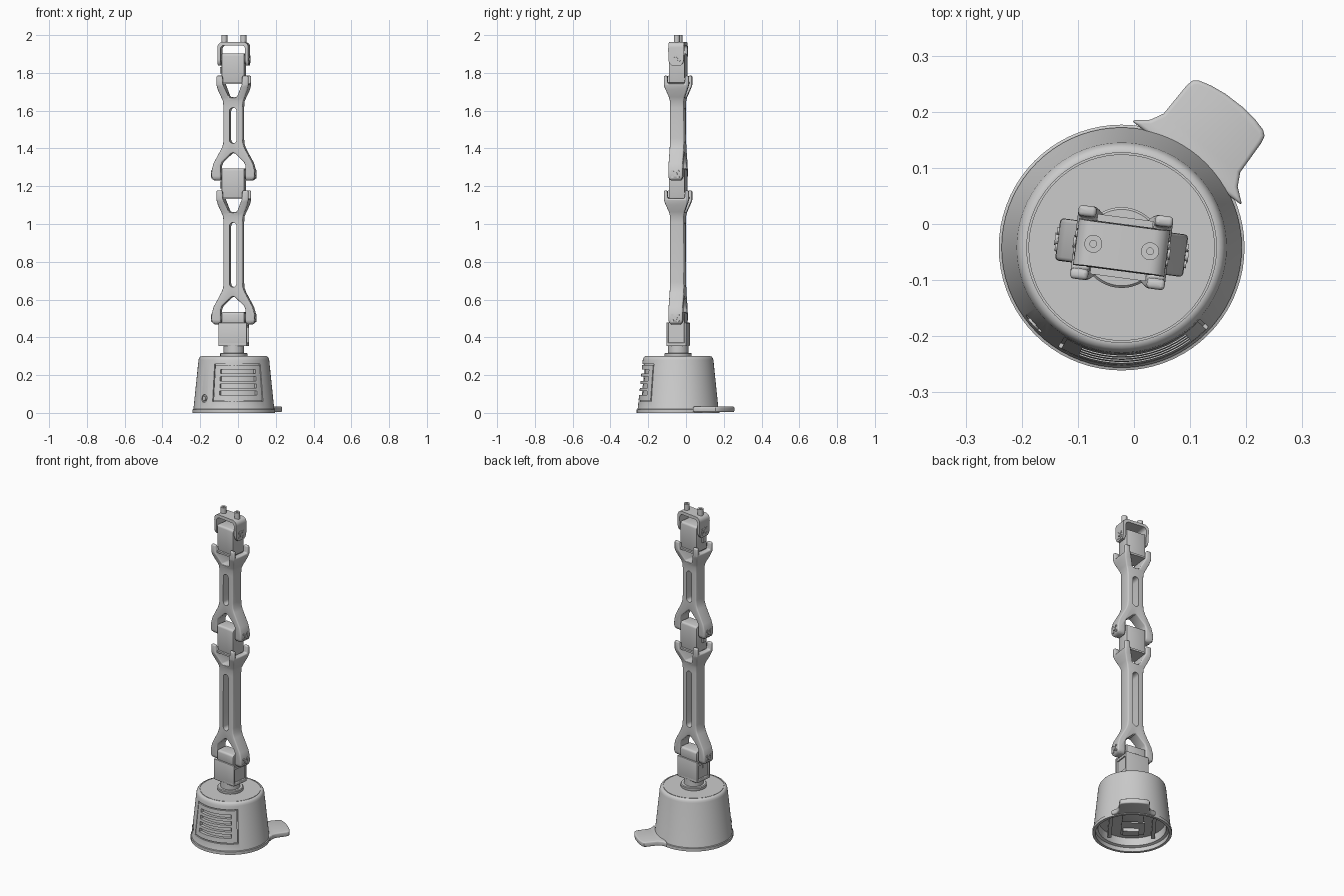
import bpy, bmesh, math
from mathutils import Matrix, Vector

if "Cube" in bpy.data.objects:
    bpy.data.objects.remove(bpy.data.objects["Cube"])

grey = bpy.data.materials.new("light_grey")
grey.use_nodes = True
grey.diffuse_color = (0.6, 0.6, 0.6, 1)
grey.node_tree.nodes["Principled BSDF"].inputs["Base Color"].default_value = (0.6, 0.6, 0.6, 1)

CENTRE = Matrix.Translation((-0.022, -0.042, 0))
ARM = CENTRE @ Matrix.Rotation(math.radians(-7.5), 4, 'Z')
FACING = math.radians(-82.5)          # direction of the vent panel
parts = []


def finish(bm, name, frame):
    bmesh.ops.remove_doubles(bm, verts=bm.verts, dist=1e-5)
    bmesh.ops.recalc_face_normals(bm, faces=bm.faces)
    me = bpy.data.meshes.new(name)
    bm.to_mesh(me)
    bm.free()
    me.materials.append(grey)
    ob = bpy.data.objects.new(name, me)
    me.transform(frame)
    bpy.context.collection.objects.link(ob)
    parts.append(ob)
    return ob


def apply(ob, mod):
    bpy.context.view_layer.objects.active = ob
    bpy.ops.object.modifier_apply(modifier=mod.name)


def boolean(ob, cutter, op='DIFFERENCE'):
    mod = ob.modifiers.new("cut", 'BOOLEAN')
    mod.operation, mod.object, mod.solver = op, cutter, 'EXACT'
    apply(ob, mod)
    parts.remove(cutter)
    bpy.data.objects.remove(cutter)


def bevel(ob, width, segments=3, angle=50):
    mod = ob.modifiers.new("round", 'BEVEL')
    mod.width, mod.segments, mod.use_clamp_overlap = width, segments, False
    mod.limit_method, mod.angle_limit = 'ANGLE', math.radians(angle)
    apply(ob, mod)
    return ob


def box(name, x, y, z, round_by=0.0, frame=ARM):
    """Box from (min, max) pairs."""
    bm = bmesh.new()
    bmesh.ops.create_cube(bm, size=1)
    for v in bm.verts:
        v.co = [(a + b) / 2 + c * (b - a) for (a, b), c in zip((x, y, z), v.co)]
    ob = finish(bm, name, frame)
    return bevel(ob, round_by) if round_by else ob


def prism(name, pts, plane, lo, hi, frame=ARM):
    """Extrude a 2D outline along the axis left out of plane."""
    put = {'XZ': lambda a, b, d: (a, d, b), 'YZ': lambda a, b, d: (d, a, b),
           'XY': lambda a, b, d: (a, b, d)}[plane]
    bm = bmesh.new()
    face = bm.faces.new([bm.verts.new(put(a, b, lo)) for a, b in pts])
    move = Vector(put(0, 0, hi - lo))
    new = bmesh.ops.extrude_face_region(bm, geom=[face], use_keep_orig=True)["geom"]
    bmesh.ops.translate(bm, vec=move, verts=[v for v in new if isinstance(v, bmesh.types.BMVert)])
    return finish(bm, name, frame)


def lathe(name, pts, start=0.0, sweep=2 * math.pi, steps=72, frame=CENTRE):
    """Spin a closed (r, z) outline about z; a partial sweep is capped."""
    bm = bmesh.new()
    vs = [bm.verts.new((r * math.cos(start), r * math.sin(start), z)) for r, z in pts]
    es = [bm.edges.new((vs[i], vs[(i + 1) % len(vs)])) for i in range(len(vs))]
    bmesh.ops.spin(bm, geom=vs + es, cent=(0, 0, 0), axis=(0, 0, 1), angle=sweep, steps=steps)
    bmesh.ops.remove_doubles(bm, verts=bm.verts, dist=1e-5)
    if sweep < 6:
        bmesh.ops.holes_fill(bm, edges=[e for e in bm.edges if e.is_boundary], sides=0)
    return finish(bm, name, frame)


def rod(name, p, axis, r, length, frame=ARM, n=24):
    bm = bmesh.new()
    bmesh.ops.create_cone(bm, cap_ends=True, segments=n, radius1=r, radius2=r, depth=length)
    rot = Vector((0, 0, 1)).rotation_difference(Vector(axis)).to_matrix().to_4x4()
    return finish(bm, name, frame @ Matrix.Translation(p) @ rot)


def arc(cx, cy, r, a0, a1, n=8):
    return [(cx + r * math.cos(math.radians(a0 + (a1 - a0) * i / n)),
             cy + r * math.sin(math.radians(a0 + (a1 - a0) * i / n))) for i in range(n + 1)]


def mirrored(half):
    """Close a half outline whose ends may lie on the axis."""
    return half + [(-a, b) for a, b in reversed(half) if abs(a) > 1e-6]


# ---- base housing ----
def cone_r(z):
    return 0.216 - 0.103 * z


base = lathe("base_housing", [
    (0.203, 0), (0.219, 0), (0.219, 0.018), (0.214, 0.02), (0.214, 0.025), (cone_r(0.027), 0.027),
    (cone_r(0.28), 0.28), (0.184, 0.29), (0.179, 0.297), (0.172, 0.3), (0.169, 0.3),
    (0.169, 0.297), (0.166, 0.297), (0.166, 0.3), (0, 0.3), (0, 0.27), (0.16, 0.27), (0.188, 0.03), (0.203, 0.025)])


def sector(z0, z1, a0, a1, depth):
    """Cutter that follows the cone between two angles from the facing direction."""
    return lathe("cutter", [(cone_r(z0) - depth, z0), (cone_r(z0) + 0.02, z0),
                            (cone_r(z1) + 0.02, z1), (cone_r(z1) - depth, z1)],
                 FACING + math.radians(a0), math.radians(a1 - a0), 20)


for z in (0.06, 0.254):                                   # panel outline
    boolean(base, sector(z, z + 0.006, -40, 40, 0.008))
for a in (-40, 38.4):
    boolean(base, sector(0.0605, 0.2595, a, a + 1.6, 0.0085))
for z in (0.105, 0.143, 0.181, 0.219):                    # vent slots
    boolean(base, sector(z - 0.011, z + 0.011, -29, 29, 0.018))
# round power socket left of the panel
a = math.radians(-90 - 49)
d = Vector((math.cos(a), math.sin(a), 0))
boolean(base, rod("cutter", d * 0.215 + Vector((0, 0, 0.077)), d, 0.021, 0.03, CENTRE))
rod("power_socket", d * 0.199 + Vector((0, 0, 0.077)), d, 0.013, 0.022, CENTRE)

# foot tab, rounded and filleted into the rim
TAB = CENTRE @ Matrix.Rotation(math.radians(52.5), 4, 'Z')
half = [(0.19, 0.125), (0.212, 0.098), (0.235, 0.086), (0.30, 0.084), (0.313, 0.081),
        (0.320, 0.072), (0.326, 0.05), (0.33, 0.02)]
tab = prism("foot_tab", half + [(a, -b) for a, b in reversed(half)], 'XY', 0.004, 0.034, TAB)
bevel(tab, 0.007)

# internals seen from underneath
lathe("inner_plate", [(0, 0.075), (0.186, 0.075), (0.186, 0.083), (0, 0.083)])
box("circuit_board", (-0.10, 0.03), (-0.06, 0.07), (0.05, 0.06), frame=TAB)
box("board_connector", (-0.08, -0.03), (-0.05, 0.04), (0.03, 0.05), frame=TAB)
box("driver_box", (0.06, 0.15), (-0.06, 0.06), (0.035, 0.075), 0.004, TAB)
for s in (-1, 1):
    box("inner_rib", (-0.12, 0.12), (s * 0.12 - 0.01, s * 0.12 + 0.01), (0.04, 0.075), 0, TAB)

# ---- turntable and shoulder motor ----
lathe("turntable", [(0, 0.297), (0.07, 0.297), (0.072, 0.301), (0.072, 0.314), (0.068, 0.318),
                    (0.054, 0.318), (0.054, 0.358), (0, 0.358)], steps=48)
box("shoulder_motor", (-0.066, 0.066), (-0.044, 0.044), (0.355, 0.475))
box("shoulder_bracket_floor", (-0.075, 0.075), (-0.053, 0.053), (0.353, 0.372), 0.004)
for s in (-1, 1):
    box("shoulder_bracket_wall", (-0.075, 0.075), tuple(sorted((s * 0.042, s * 0.053))),
        (0.355, 0.478), 0.003)
    box("shoulder_bracket_rail", tuple(sorted((s * 0.062, s * 0.073))), (-0.05, 0.05), (0.452, 0.466))


# ---- joint motor block, pivoting about x ----
def joint(label, z0, pivot):
    side = [(-0.042, z0), (0.042, z0), (0.042, pivot + 0.018)] + \
        arc(0.03, pivot + 0.018, 0.012, 0, 90, 4) + arc(-0.03, pivot + 0.018, 0.012, 90, 180, 4)
    bevel(prism(label + "_motor", side, 'YZ', -0.06, 0.06), 0.003, 2)
    rod(label + "_axle", (0, 0, pivot), (1, 0, 0), 0.024, 0.21)
    box(label + "_cable_plug", (-0.07, -0.06), (-0.03, 0.0), (pivot - 0.075, pivot - 0.04))


# servo horn with four screws on the outer cheek
def horn(label, x, z):
    for s in (-1, 1):
        rod(label + "_horn_hub", (s * (x + 0.001), 0, z), (1, 0, 0), 0.011, 0.008)
        for k in range(4):
            t = math.radians(45 + 90 * k)
            rod(label + "_horn_screw", (s * x, 0.021 * math.cos(t), z + 0.021 * math.sin(t)),
                (1, 0, 0), 0.007, 0.006, n=12)


# ---- arm link: front outline crossed with side outline ----
def link(label, b, t):
    front = mirrored([
        (0, b + 0.113), (0.012, b + 0.108), (0.058, b + 0.064), (0.066, b + 0.045), (0.066, b - 0.034),
        (0.1, b - 0.035), (0.111, b - 0.026), (0.115, b - 0.01), (0.114, b + 0.022), (0.104, b + 0.058),
        (0.062, b + 0.135), (0.053, b + 0.16), (0.051, b + 0.19), (0.051, t - 0.17), (0.054, t - 0.135),
        (0.078, t - 0.078), (0.085, t - 0.05), (0.085, t), (0.053, t), (0.051, t - 0.045),
        (0.022, t - 0.112), (0, t - 0.115)])
    side = mirrored([(0, b - 0.038)] + arc(0.01, b - 0.01, 0.028, -80, 0, 5) + [
        (0.037, t - 0.135), (0.041, t - 0.115), (0.062, t - 0.062), (0.066, t - 0.048), (0.066, t),
        (0.047, t), (0.045, t - 0.042), (0, t - 0.042)])
    body = prism(label + "_link", front, 'XZ', -0.1, 0.1)
    boolean(body, prism("cutter", side, 'YZ', -0.2, 0.2), 'INTERSECT')
    bevel(body, 0.007)
    slot = arc(0, t - 0.188, 0.019, 0, 180) + arc(0, b + 0.182, 0.019, 180, 360)
    boolean(body, prism("cutter", slot, 'XZ', -0.1, 0.1))
    horn(label, 0.115, b)
    box(label + "_motor_flange", (-0.05, 0.05), (-0.054, 0.054), (t - 0.045, t - 0.034))


joint("shoulder", 0.47, 0.503)
link("lower", 0.503, 1.177)
joint("elbow", 1.137, 1.264)
link("upper", 1.264, 1.785)
joint("wrist", 1.747, 1.872)

# ---- wrist bracket with two pins ----
arch = mirrored([(0.062, 1.84), (0.082, 1.84), (0.082, 1.935)] + arc(0.054, 1.936, 0.028, 10, 90, 6))
inner = mirrored([(0.066, 1.8), (0.066, 1.925)] + arc(0.046, 1.926, 0.02, 10, 90, 5))
bracket = prism("wrist_bracket", arch, 'XZ', -0.042, 0.042)
boolean(bracket, prism("cutter", inner, 'XZ', -0.1, 0.1))
cheek = mirrored([(0, 1.83)] + arc(0, 1.872, 0.0405, -80, 0, 6) + [(0.042, 1.925), (0.038, 2.0), (0, 2.0)])
boolean(bracket, prism("cutter", cheek, 'YZ', -0.2, 0.2), 'INTERSECT')
horn("wrist", 0.082, 1.872)
boolean(next(p for p in parts if p.name == "wrist_axle"), box("cutter", (-0.083, 0.083), (-0.1, 0.1), (1.8, 1.95)), 'INTERSECT')
for s in (-1, 1):
    lathe("wrist_pin", [(0, 1.955), (0.016, 1.955), (0.016, 2.0), (0.006, 2.0), (0.006, 1.996), (0, 1.996)],
          steps=24, frame=ARM @ Matrix.Translation((s * 0.051, 0, 0)))

# ---- shading ----
bpy.ops.object.select_all(action='DESELECT')
for ob in parts:
    ob.select_set(True)
bpy.context.view_layer.objects.active = parts[0]
bpy.ops.object.shade_smooth_by_angle(angle=math.radians(35))
